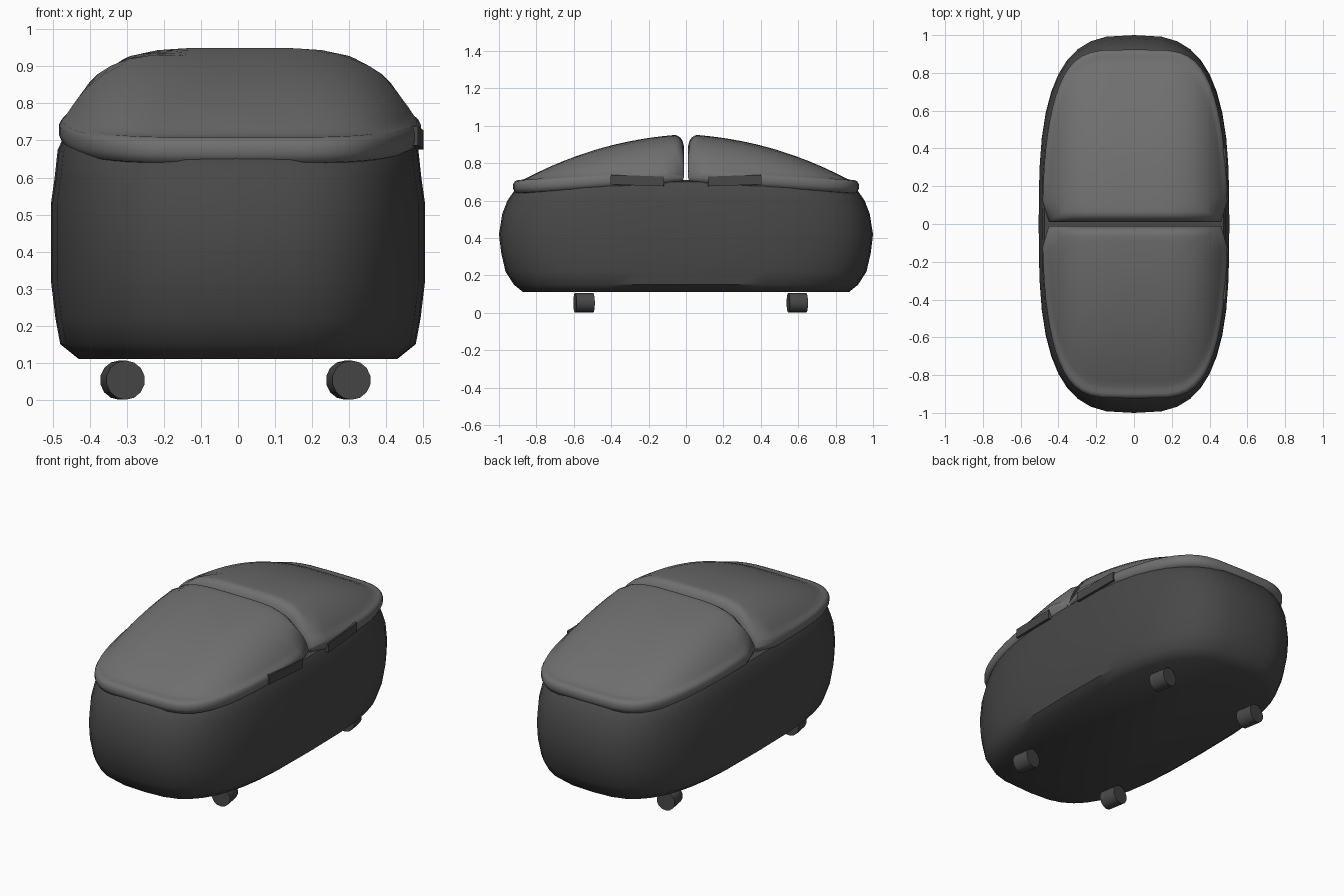
import bpy, bmesh, math
from mathutils import Matrix

cube = bpy.data.objects.get("Cube")
if cube:
    bpy.data.objects.remove(cube, do_unlink=True)


def material(name, value):
    m = bpy.data.materials.new(name)
    m.use_nodes = True
    colour = (value, value, value, 1)
    m.diffuse_color = colour
    m.node_tree.nodes["Principled BSDF"].inputs["Base Color"].default_value = colour
    return m


SHELL = material("charcoal shell", 0.065)
CUSHION = material("grey cushion", 0.16)


def finish(name, bm, mat, angle=40):
    bmesh.ops.recalc_face_normals(bm, faces=bm.faces)
    mesh = bpy.data.meshes.new(name)
    bm.to_mesh(mesh)
    bm.free()
    mesh.materials.append(mat)
    ob = bpy.data.objects.new(name, mesh)
    bpy.context.collection.objects.link(ob)
    bpy.ops.object.select_all(action='DESELECT')
    bpy.context.view_layer.objects.active = ob
    ob.select_set(True)
    bpy.ops.object.shade_smooth_by_angle(angle=math.radians(angle))
    return ob


def loft(rings):
    """Skin closed loops of points and cap both ends."""
    bm = bmesh.new()
    loops = [[bm.verts.new(p) for p in ring] for ring in rings]
    n = len(loops[0])
    for a, b in zip(loops, loops[1:]):
        for i in range(n):
            j = (i + 1) % n
            bm.faces.new((a[i], a[j], b[j], b[i]))
    bm.faces.new(loops[0])
    bm.faces.new(loops[-1])
    return bm


def power(v, e):
    return math.copysign(abs(v) ** e, v)


# Oval body: (height, half width, half length, rise toward the middle)
PROFILE = [(.11, .43, .87, 0), (.15, .48, .92, 0), (.22, .493, .965, 0),
           (.32, .505, .988, 0), (.42, .505, 1, 0), (.53, .505, .982, 0),
           (.60, .495, .955, 0), (.645, .487, .92, .03), (.665, .475, .88, .035),
           (.675, .43, .82, .035), (.68, .2, .4, .03)]


def body_ring(z, rx, ry, rise):
    ring = []
    for i in range(40):
        t = math.tau * i / 40
        x, y = rx * power(math.cos(t), .67), ry * power(math.sin(t), .67)
        ring.append((x, y, z + rise * (1 - y * y)))
    return ring


finish("body", loft([body_ring(*p) for p in PROFILE]), SHELL)


# Domed lid cushions meeting at a central seam
SEAM, MID = .011, .35


def base(y):
    return .77 - .068 * y


def top(x, y):
    dome = max(0, 1 - (abs(y) / .87) ** 2.2 - (abs(x) / .475) ** 4.5)
    seam_round = max(0, 1 - (y - SEAM) / .05) ** 2
    return base(y) + .185 * dome - .045 * seam_round


def lid_outline():
    points = []
    for i in range(33):
        t = math.pi * i / 32
        x = .49 * power(math.cos(t), .444)
        y = SEAM + .913 * max(0, math.sin(t)) ** .91
        x *= 1 - .09 * max(0, 1 - y / .09) ** 2
        points.append((x, y))
    points += [(-.44 + .88 * i / 10, SEAM) for i in range(1, 10)]
    return points


def lid(name, side):
    outline = lid_outline()

    def ring(scale, height):
        loop = []
        for x, y in outline:
            x, y = x * scale, MID + (y - MID) * scale
            loop.append((x + .005, y * side, height(x, y)))
        return loop

    rings = [ring(.93, lambda x, y: base(y) - .075),
             ring(.98, lambda x, y: base(y) - .068),
             ring(1, lambda x, y: base(y) - .045),
             ring(1, lambda x, y: top(x, y) - .02),
             ring(.985, lambda x, y: top(x, y) - .005)]
    rings += [ring(s, top) for s in (.96, .93, .89, .84, .76, .66, .54, .4, .25, .1)]
    finish(name, loft(rings), CUSHION, 60)


lid("front_lid", -1)
lid("rear_lid", 1)

# Hinge plates along the left edge
for name, side in (("front_hinge", -1), ("rear_hinge", 1)):
    bm = bmesh.new()
    bmesh.ops.create_cube(bm, size=1)
    bm.transform(Matrix.Translation((.478, .26 * side, .707))
                 @ Matrix.Rotation(math.radians(2 * side), 4, 'X')
                 @ Matrix.Rotation(math.radians(3 * side), 4, 'Z')
                 @ Matrix.Diagonal((.03, .285, .052, 1)))
    finish(name, bm, SHELL)

# Roller feet, slightly swivelled
for end, y in (("front", -.545), ("rear", .595)):
    for side, x in (("left", .298), ("right", -.312)):
        bm = bmesh.new()
        bmesh.ops.create_cone(bm, cap_ends=True, segments=14, radius1=.053,
                              radius2=.053, depth=.098)
        bm.transform(Matrix.Translation((x, y, .053))
                     @ Matrix.Rotation(math.radians(10), 4, 'Z')
                     @ Matrix.Rotation(math.radians(90), 4, 'X'))
        finish(f"{end}_{side}_roller", bm, SHELL)
